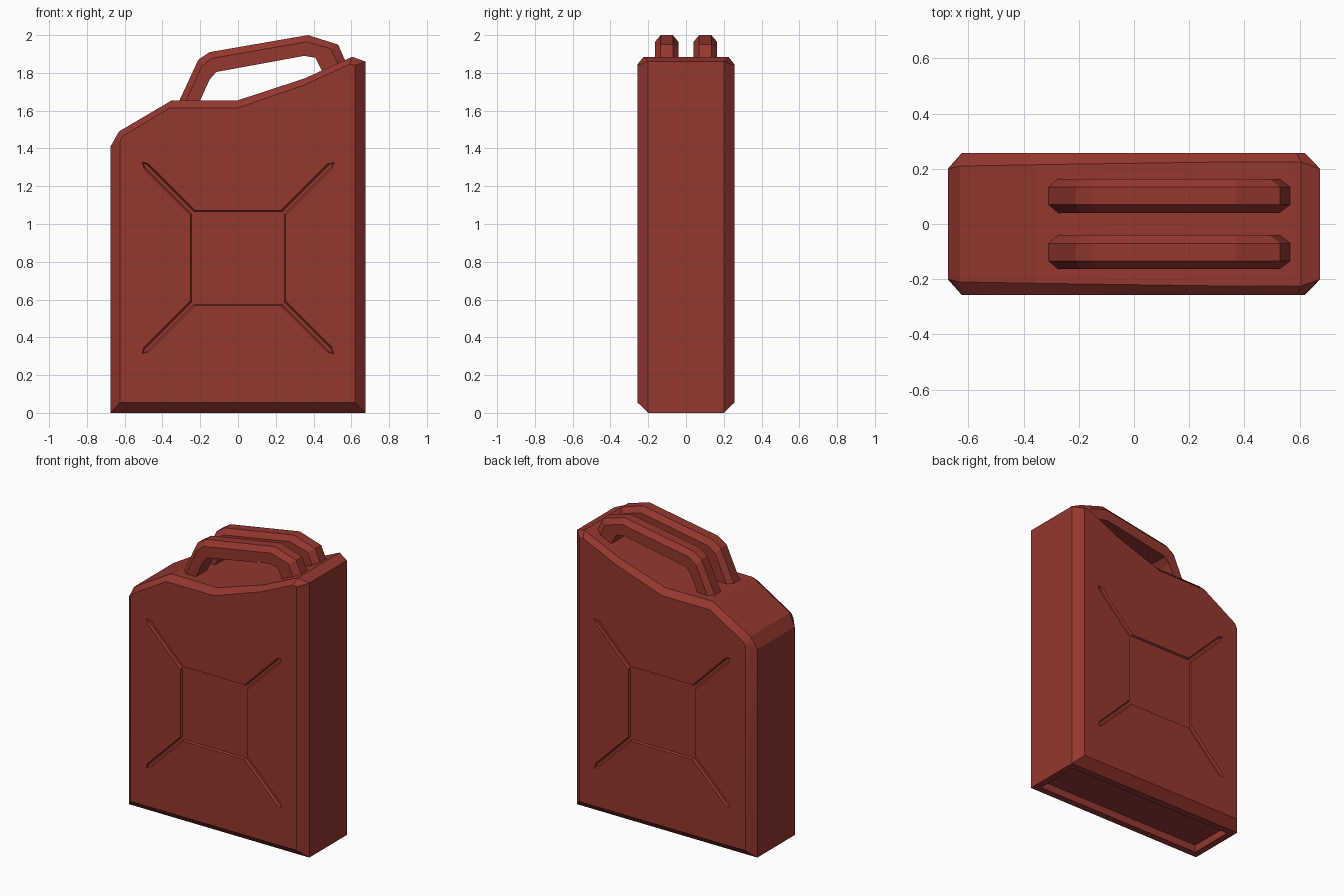
import bpy, bmesh

if "Cube" in bpy.data.objects:
    bpy.data.objects.remove(bpy.data.objects["Cube"])

red = bpy.data.materials.new("brick red")
red.diffuse_color = (0.30, 0.038, 0.029, 1)
red.use_nodes = True
red.node_tree.nodes["Principled BSDF"].inputs["Base Color"].default_value = red.diffuse_color


def make_object(name, rings, smooth=True):
    """Skin a closed solid through a list of equal-length point rings."""
    bm = bmesh.new()
    loops = [[bm.verts.new(p) for p in ring] for ring in rings]
    n = len(loops[0])
    for a, b in zip(loops, loops[1:]):
        for i in range(n):
            j = (i + 1) % n
            bm.faces.new((a[i], a[j], b[j], b[i]))
    bm.faces.new(loops[0])
    bm.faces.new(loops[-1])
    bmesh.ops.recalc_face_normals(bm, faces=bm.faces)
    mesh = bpy.data.meshes.new(name)
    bm.to_mesh(mesh)
    bm.free()
    obj = bpy.data.objects.new(name, mesh)
    bpy.context.collection.objects.link(obj)
    mesh.materials.append(red)
    return obj


def activate(obj):
    bpy.ops.object.select_all(action='DESELECT')
    obj.select_set(True)
    bpy.context.view_layer.objects.active = obj


def cut(obj, cutter):
    activate(obj)
    mod = obj.modifiers.new("cut", 'BOOLEAN')
    mod.operation = 'DIFFERENCE'
    mod.solver = 'EXACT'
    mod.object = cutter
    bpy.ops.object.modifier_apply(modifier=mod.name)
    bpy.data.objects.remove(cutter)


# Can body: silhouette ring (x, z, half depth) and chamfered face ring (x, z)
outline = [(-0.675, 0, 0.2), (0.675, 0, 0.2), (0.675, 1.86, 0.2),
           (0.605, 1.885, 0.225), (0.35, 1.77, 0.225), (0, 1.655, 0.22),
           (-0.35, 1.655, 0.215), (-0.63, 1.49, 0.21), (-0.675, 1.41, 0.2)]
face = [(-0.625, 0.055), (0.62, 0.055), (0.62, 1.84), (0.59, 1.845),
        (0.35, 1.735), (0, 1.615), (-0.36, 1.615), (-0.61, 1.465),
        (-0.625, 1.435)]
D = 0.257
body = make_object("can_body", [
    [(x, -D, z) for x, z in face],
    [(x, -y, z) for x, z, y in outline],
    [(x, y, z) for x, z, y in outline],
    [(x, D, z) for x, z in face]])


# Pressed panel: recessed square with four diagonal ribs
def panel_ring(y, s, w, e):
    quad = [(s, s - w), (e - 0.01, e - 0.01 - w), (e, e),
            (e - 0.01 - w, e - 0.01), (s - w, s)]
    pts = []
    for _ in range(4):
        pts += quad
        quad = [(-b, a) for a, b in quad]
    return [(x, y, z + 0.82) for x, z in pts]


for side in (-1, 1):
    cut(body, make_object("panel_cutter", [
        panel_ring(side * (D + 0.012), 0.258, 0.036, 0.512),
        panel_ring(side * (D - 0.012), 0.246, 0.012, 0.503)]))

# Recess under the base
cut(body, make_object("base_cutter", [
    [(-0.63, -0.155, z), (0.63, -0.155, z), (0.63, 0.155, z), (-0.63, 0.155, z)]
    for z in (-0.1, 0.05)]))
activate(body)
bpy.ops.object.shade_smooth_by_angle(angle=0.5)

# Twin carry handles: outer and inner side of the bent bar
outer = [(-0.335, 1.6), (-0.21, 1.87), (-0.15, 1.91), (0.37, 2.0),
         (0.53, 1.95), (0.60, 1.79)]
inner = [(-0.225, 1.6), (-0.15, 1.765), (-0.115, 1.805), (0.35, 1.89),
         (0.41, 1.88), (0.475, 1.75)]
# Cross-section: (share of the way from inner to outer, y offset)
section = [(0, -0.062), (0.68, -0.062), (1, -0.032),
           (1, 0.032), (0.68, 0.062), (0, 0.062)]
for side, name in ((-1, "front_handle"), (1, "back_handle")):
    rings = []
    for (ox, oz), (ix, iz) in zip(outer, inner):
        rings.append([(ix + (ox - ix) * t, side * 0.102 + dy, iz + (oz - iz) * t)
                      for t, dy in section])
    make_object(name, rings)
